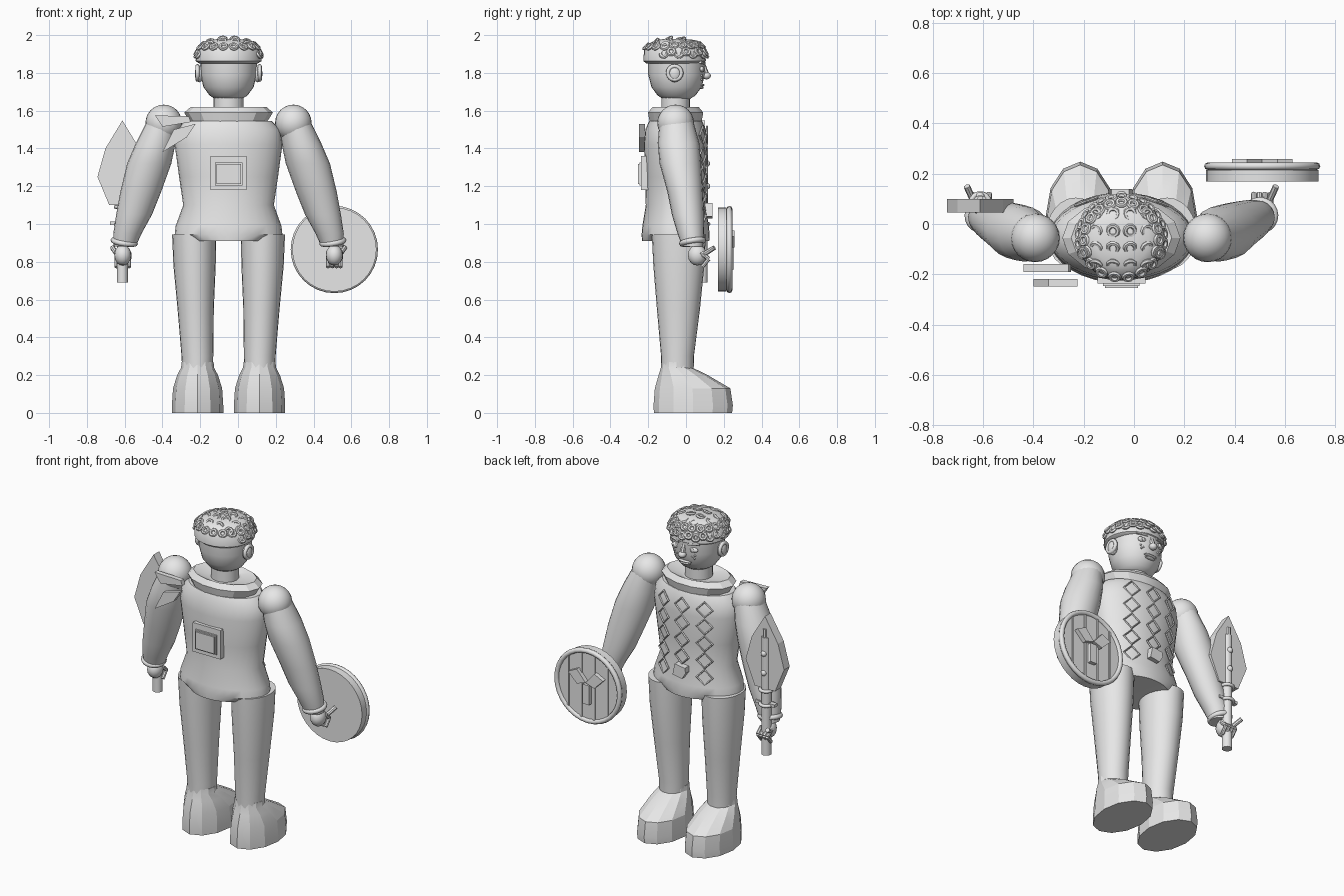
import bpy, bmesh, math
from mathutils import Vector

cube = bpy.data.objects.get("Cube")
if cube:
    bpy.data.objects.remove(cube, do_unlink=True)

grey = bpy.data.materials.new("plain_grey")
grey.use_nodes = True
grey.diffuse_color = (0.8, 0.8, 0.8, 1)
grey.node_tree.nodes["Principled BSDF"].inputs["Base Color"].default_value = (0.8, 0.8, 0.8, 1)

CX, CY = -0.05, -0.055   # body axis
SIDES = (("left", 1), ("right", -1))


def finish(ob, name, angle=0):
    """Name, colour and shade one part."""
    ob.name = name
    ob.data.materials.append(grey)
    if angle:
        bpy.ops.object.select_all(action='DESELECT')
        ob.select_set(True)
        bpy.context.view_layer.objects.active = ob
        bpy.ops.object.shade_smooth_by_angle(angle=math.radians(angle))
    return ob


def from_bmesh(bm, name, angle=0):
    bmesh.ops.recalc_face_normals(bm, faces=bm.faces)
    me = bpy.data.meshes.new(name)
    bm.to_mesh(me)
    bm.free()
    ob = bpy.data.objects.new(name, me)
    bpy.context.collection.objects.link(ob)
    return finish(ob, name, angle)


def loft(name, rings, n=24, side=1, angle=40):
    """Skin ellipses given as (offset from body axis, y, z, rx, ry)."""
    bm = bmesh.new()
    loops = []
    for ox, y, z, rx, ry in rings:
        loops.append([bm.verts.new((CX + side * (ox + rx * math.cos(t)), y + ry * math.sin(t), z))
                      for t in (math.tau * i / n for i in range(n))])
    for a, b in zip(loops, loops[1:]):
        for i in range(n):
            j = (i + 1) % n
            bm.faces.new((a[i], a[j], b[j], b[i]))
    bm.faces.new(loops[0])
    bm.faces.new(loops[-1])
    return from_bmesh(bm, name, angle)


def prism(name, pts, y0, y1):
    """Extrude an x-z outline along y."""
    bm = bmesh.new()
    a = [bm.verts.new((x, y0, z)) for x, z in pts]
    b = [bm.verts.new((x, y1, z)) for x, z in pts]
    bm.faces.new(a)
    bm.faces.new(b)
    for i in range(len(a)):
        j = (i + 1) % len(a)
        bm.faces.new((a[i], a[j], b[j], b[i]))
    return from_bmesh(bm, name)


def box(name, x, z, w, h, y0, y1):
    return prism(name, [(x - w / 2, z - h / 2), (x + w / 2, z - h / 2),
                        (x + w / 2, z + h / 2), (x - w / 2, z + h / 2)], y0, y1)


def ball(name, loc, size, n=20):
    bpy.ops.mesh.primitive_uv_sphere_add(segments=n, ring_count=max(6, n // 2), radius=1, location=loc)
    ob = bpy.context.object
    ob.scale = size if isinstance(size, tuple) else (size,) * 3
    return finish(ob, name, 60)


def ring(name, loc, major, minor, rot=(0, 0, 0), n=16, m=8, angle=50):
    bpy.ops.mesh.primitive_torus_add(location=loc, rotation=rot, major_radius=major,
                                     minor_radius=minor, major_segments=n, minor_segments=m)
    return finish(bpy.context.object, name, angle)


def rod(name, a, b, r, n=12):
    a, b = Vector(a), Vector(b)
    bpy.ops.mesh.primitive_cylinder_add(vertices=n, radius=r, depth=(b - a).length, location=(a + b) / 2)
    ob = bpy.context.object
    ob.rotation_euler = (b - a).to_track_quat('Z', 'Y').to_euler()
    return finish(ob, name, 40)


# Tunic, collar and neck
loft("torso", [(0, CY, 0.91, 0.21, 0.178), (0, CY, 0.945, 0.285, 0.18), (0, CY, 0.99, 0.28, 0.176),
               (0, CY, 1.1, 0.24, 0.158), (0, CY, 1.25, 0.262, 0.16), (0, CY, 1.42, 0.285, 0.168),
               (0, CY, 1.5, 0.275, 0.16), (0, CY, 1.545, 0.23, 0.14)], 32)
loft("collar", [(0, CY, 1.535, 0.2, 0.14), (0, CY, 1.59, 0.235, 0.15),
                (0, CY, 1.62, 0.2, 0.125), (0, CY, 1.6, 0.1, 0.09)], 14, angle=20)
loft("neck", [(0, CY, 1.55, 0.08, 0.076), (0, CY, 1.7, 0.08, 0.076)], 20)

# Quilted diamonds and buckle on the chest
for col in (-0.14, 0, 0.14):
    y = CY + 0.168 * math.sqrt(1 - (col / 0.28) ** 2)
    for row in range(5):
        z = 1.05 + 0.105 * row
        if col == 0 and row == 0:
            continue
        ring("chest_diamond", (CX + col, y - 0.002, z), 0.047, 0.006,
             (math.pi / 2, 0, -col * 2.6), 4, 4, 0)
prism("chest_buckle", [(CX - .045, 1.07), (CX - .02, 1.03), (CX + .045, 1.04), (CX + .03, 1.11), (CX - .04, 1.1)],
      0.09, 0.14)

# Framed square on the back
box("back_plate", CX, 1.27, 0.19, 0.18, -0.237, -0.19)
box("back_frame", CX, 1.265, 0.145, 0.12, -0.247, -0.23)
box("back_panel", CX, 1.265, 0.13, 0.105, -0.255, -0.24)

# Loose cloth tails behind the right shoulder
prism("upper_tail", [(-.44, 1.575), (-.26, 1.57), (-.25, 1.54), (-.40, 1.515)], -0.19, -0.16)
prism("lower_tail", [(-.34, 1.5), (-.225, 1.53), (-.27, 1.46), (-.40, 1.38)], -0.248, -0.218)

# Limbs, mirrored about the body axis
for tag, s in SIDES:
    loft(tag + "_leg", [(.165, -.045, .19, .079, .085), (.165, -.045, .3, .084, .087),
                        (.174, -.04, .55, .096, .114), (.18, -.038, .78, .112, .135),
                        (.182, -.038, .945, .117, .143)], 24, s)
    loft(tag + "_boot", [(.164, .037, 0, .136, .207), (.164, .038, .04, .136, .21), (.164, .035, .13, .13, .2),
                         (.164, -.015, .2, .108, .13), (.164, -.05, .24, .087, .083),
                         (.164, -.05, .27, .085, .08)], 12, s, 15)
    ball(tag + "_shoulder", (CX + s * .343, CY, 1.535), 0.097, 24)
    loft(tag + "_arm", [(.5 + .05, .035, .88, .058, .055), (.535, .025, .95, .075, .07),
                        (.5, .01, 1.05, .095, .085), (.465, -.005, 1.17, .108, .094),
                        (.42, -.03, 1.32, .117, .11), (.385, -.04, 1.43, .105, .11),
                        (.35, -.05, 1.54, .085, .09)], 20, s)
    hx = CX + s * .56
    ring(tag + "_cuff", (CX + s * .552, .035, .905), .058, .015, (0.15, -s * .15, 0), 20)
    ball(tag + "_hand", (hx, .06, .835), (.045, .05, .055), 16)
    for k in range(4):
        x = hx + (k - 1.5) * .022
        rod(tag + "_finger", (x, .08, .85), (x, .12, .815), .012, 8)
        rod(tag + "_fingertip", (x, .12, .815), (x, .085, .772), .011, 8)
    rod(tag + "_thumb", (hx + s * .01, .05, .81), (hx + s * .055, .15, .875), .013, 8)

# Head
loft("head", [(0, -.05, 1.655, .06, .06), (0, -.05, 1.68, .1, .1), (0, -.05, 1.725, .133, .133),
              (0, -.05, 1.79, .149, .15), (0, -.05, 1.88, .15, .15)], 28)
for tag, s in SIDES:
    ball(tag + "_ear", (CX + s * .155, -.06, 1.795), (.025, .035, .045), 14)
    ring(tag + "_ear_rim", (CX + s * .165, -.06, 1.8), .036, .011, (0, math.pi / 2, 0))
    ball(tag + "_eye", (CX + s * .06, .083, 1.82), (.03, .014, .016), 14)
    ball(tag + "_pupil", (CX + s * .06, .095, 1.82), (.011, .006, .012), 10)
    rod(tag + "_eyebrow", (CX + s * .03, .095, 1.852), (CX + s * .095, .075, 1.858), .009, 8)
    for dx, dz in ((.05, 1.775), (.07, 1.785), (.065, 1.765)):
        ball(tag + "_freckle", (CX + s * dx, .083, dz), .006, 8)
rod("nose_bridge", (CX, .09, 1.84), (CX, .108, 1.79), .015, 8)
ball("nose_tip", (CX, .108, 1.785), (.024, .024, .02), 12)
ball("upper_lip", (CX, .082, 1.735), (.045, .016, .008), 12)
ball("lower_lip", (CX, .08, 1.722), (.036, .014, .008), 12)

# Hair cap with curls
loft("hair_cap", [(0, -.06, 1.85, .155, .15), (0, -.06, 1.862, .174, .165), (0, -.06, 1.915, .172, .163),
                  (0, -.06, 1.95, .15, .142), (0, -.06, 1.972, .11, .105), (0, -.06, 1.98, .05, .05)], 28)
for i in range(4):
    for j in range(4):
        x, y = -.1 + .067 * i, .1 - .067 * j
        d = math.hypot(x, y)
        ring("crown_curl", (CX + x, -.06 + y, 1.982 - 1.7 * d * d), .02, .009,
             (-y * 5 + 0.35, x * 5, 0), 10, 6)
for k in range(17):
    t = math.radians(-20 + 220 * k / 16)
    ring("fringe_curl", (CX + .168 * math.cos(t), -.06 + .165 * math.sin(t), 1.9 + .012 * (k % 2)),
         .018, .01, (math.pi / 3, 0, t + math.pi / 2), 10, 6)
for k in range(13):
    t = math.radians(-20 + 220 * k / 12)
    ring("upper_curl", (CX + .148 * math.cos(t), -.06 + .145 * math.sin(t), 1.947),
         .018, .009, (math.pi / 4, 0, t + math.pi / 2), 10, 6)
for k in range(8):
    t = math.radians(200 + 140 * k / 7)
    ring("back_curl", (CX + .158 * math.cos(t), -.06 + .152 * math.sin(t), 1.94),
         .018, .009, (math.pi / 4, 0, t + math.pi / 2), 10, 6)

# Round shield in front of the left hand
SX, SZ = 0.51, 0.865
rod("shield_back", (SX, .17, SZ), (SX, .215, SZ), .223, 32)
rod("shield_board", (SX, .21, SZ), (SX, .232, SZ), .212, 32)
ring("shield_rim", (SX, .23, SZ), .216, .015, (math.pi / 2, 0, 0), 32)
for dx in (-.135, -.045, .045, .135):
    box("shield_plank_seam", SX + dx, SZ, .012, 2 * math.sqrt(.205 ** 2 - dx ** 2), .23, .238)
for s in (-1, 1):
    c = SX + s * .06
    prism("shield_emblem_blade", [(c - .06, SZ + .05 - s * .02), (c, SZ + .01), (c + .06, SZ + .05 + s * .02),
                                  (c, SZ + .1)], .23, .258)
box("shield_emblem_shaft", SX, SZ - .045, .045, .12, .23, .255)

# Leaf-bladed weapon in the right hand
WX = -0.612
rod("weapon_shaft", (WX, .085, .69), (WX, .085, 1.42), .03, 10)
half = [(.07, 1.1), (.132, 1.25), (.09, 1.4)]
prism("weapon_blade", [(WX + x, z) for x, z in half] + [(WX, 1.548)]
      + [(WX - x, z) for x, z in reversed(half)], .045, .1)
rod("blade_ridge", (WX, .1, 1.1), (WX, .1, 1.47), .012, 8)
for z in (1.0, 1.09):
    ring("shaft_band", (WX, .085, z), .036, .01, n=14)
box("weapon_guard", WX, 1.005, .13, .018, .07, .1)
for z in (1.2, 1.32):
    ball("blade_rivet", (WX, .11, z), .018, 10)
